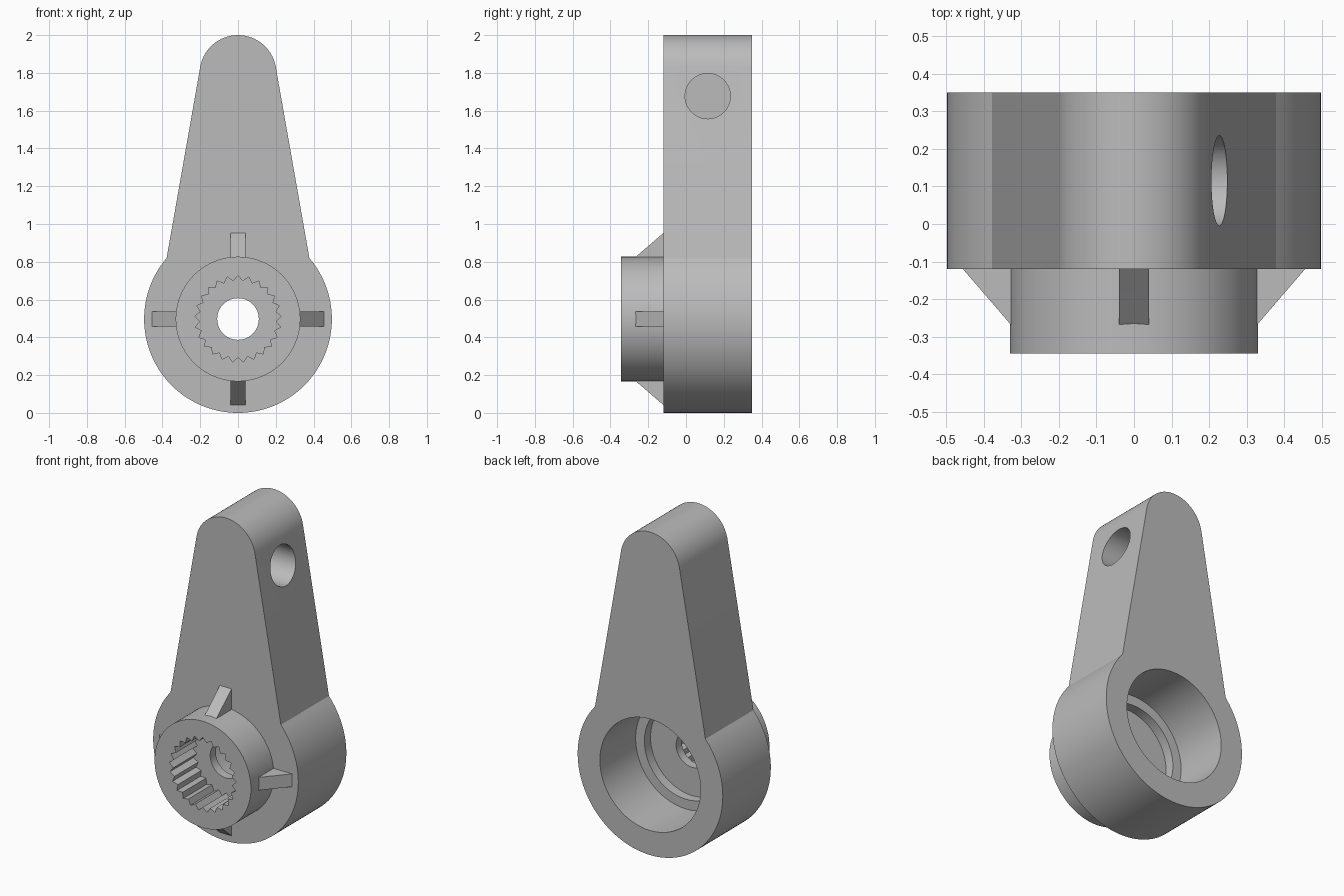
import bpy, bmesh
from math import sin, cos, pi, radians

HUB_Z = 0.497                      # height of the hub axis
FRONT, BACK, NOSE = -0.12, 0.35, -0.345

if "Cube" in bpy.data.objects:
    bpy.data.objects.remove(bpy.data.objects["Cube"], do_unlink=True)

grey = bpy.data.materials.new("matte_grey")
grey.use_nodes = True
colour = (0.5, 0.5, 0.5, 1)
grey.diffuse_color = colour
grey.node_tree.nodes["Principled BSDF"].inputs["Base Color"].default_value = colour


def arc(r, a0, a1, n, z=HUB_Z):
    """Points (x, z) along an arc, angles in degrees."""
    return [(r * cos(radians(a0 + (a1 - a0) * i / n)),
             z + r * sin(radians(a0 + (a1 - a0) * i / n))) for i in range(n + 1)]


def circle(r, n=96):
    return arc(r, 0, 360, n)[:-1]


def make(name, loop, offset):
    """Solid made by sweeping a closed 3D loop along an offset."""
    bm = bmesh.new()
    face = bm.faces.new([bm.verts.new(p) for p in loop])
    swept = bmesh.ops.extrude_face_region(bm, geom=[face])["geom"]
    bmesh.ops.translate(bm, vec=offset,
                        verts=[v for v in swept if isinstance(v, bmesh.types.BMVert)])
    bmesh.ops.recalc_face_normals(bm, faces=bm.faces)
    mesh = bpy.data.meshes.new(name)
    bm.to_mesh(mesh)
    bm.free()
    mesh.materials.append(grey)
    ob = bpy.data.objects.new(name, mesh)
    bpy.context.collection.objects.link(ob)
    return ob


def prism(name, outline, y0, y1):
    return make(name, [(x, y0, z) for x, z in outline], (0, y1 - y0, 0))


def combine(target, tool, operation):
    """Apply a boolean and discard the tool."""
    mod = target.modifiers.new("boolean", "BOOLEAN")
    mod.operation, mod.solver, mod.object = operation, "EXACT", tool
    graph = bpy.context.evaluated_depsgraph_get()
    mesh = bpy.data.meshes.new_from_object(target.evaluated_get(graph))
    target.modifiers.clear()
    target.data = mesh
    bpy.data.objects.remove(tool, do_unlink=True)


# Lever body: round hub, tapering arm, rounded tip
outline = arc(HUB_Z, 139.5, 400.5, 96) + arc(0.203, 9.9, 170.1, 48, z=1.797)
lever = prism("lever_arm", outline, FRONT, BACK)

# Front collar
combine(lever, prism("collar", circle(0.33), NOSE, FRONT + 0.04), "UNION")

# Hollows: rear bore, inner recess, shaft hole
for name, r, y0, y1 in (("rear_bore", 0.345, 0.0, BACK + 0.1),
                        ("inner_recess", 0.285, -0.06, 0.1),
                        ("shaft_hole", 0.11, -0.5, 0.2)):
    combine(lever, prism(name, circle(r), y0, y1), "DIFFERENCE")

# Toothed socket in the collar
TEETH = 25
socket = []
for i in range(TEETH * 2):
    r = 0.202 if i % 2 else 0.229
    a = pi / 2 + pi * i / TEETH
    socket.append((r * cos(a), HUB_Z + r * sin(a)))
combine(lever, prism("toothed_socket", socket, NOSE - 0.1, -0.115), "DIFFERENCE")

# Blind cross hole in one side of the arm
ring = [(-0.08, 0.115 + y, z) for y, z in arc(0.12, 0, 360, 64, z=1.677)[:-1]]
combine(lever, make("cross_hole", ring, (0.6, 0, 0)), "DIFFERENCE")

# Four gusset ribs around the collar
side = [(0.32, FRONT + 0.01), (0.32, -0.277), (0.33, -0.265),
        (0.455, FRONT), (0.455, FRONT + 0.01)]
for i in range(4):
    c, s = cos(pi / 2 * i), sin(pi / 2 * i)
    loop = [(c * r + s * 0.04, y, HUB_Z + s * r - c * 0.04) for r, y in side]
    combine(lever, make("rib", loop, (-0.08 * s, 0, 0.08 * c)), "UNION")

# Smooth the curved walls, keep the edges crisp
bpy.ops.object.select_all(action="DESELECT")
lever.select_set(True)
bpy.context.view_layer.objects.active = lever
bpy.ops.object.shade_smooth_by_angle(angle=radians(25))
